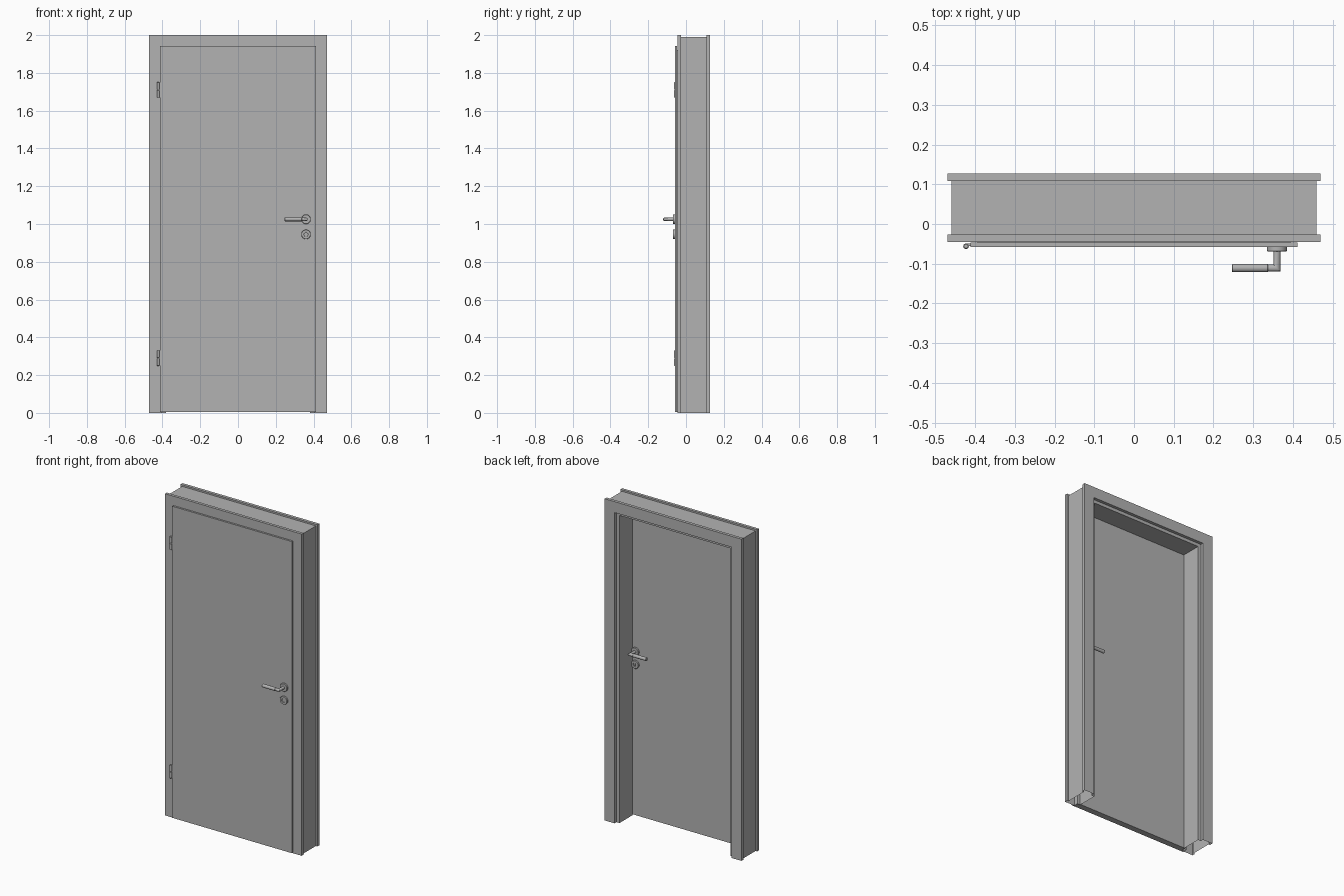
import bpy, bmesh, math
from mathutils import Matrix

if "Cube" in bpy.data.objects:
    bpy.data.objects.remove(bpy.data.objects["Cube"])

grey = bpy.data.materials.new("plain_grey")
grey.diffuse_color = (0.45, 0.45, 0.45, 1)
grey.use_nodes = True
grey.node_tree.nodes["Principled BSDF"].inputs["Base Color"].default_value = grey.diffuse_color


def finish(name, bm, smooth=False):
    bmesh.ops.recalc_face_normals(bm, faces=bm.faces[:])
    me = bpy.data.meshes.new(name)
    bm.to_mesh(me)
    bm.free()
    me.materials.append(grey)
    ob = bpy.data.objects.new(name, me)
    bpy.context.collection.objects.link(ob)
    if smooth:
        bpy.ops.object.select_all(action='DESELECT')
        ob.select_set(True)
        bpy.context.view_layer.objects.active = ob
        bpy.ops.object.shade_smooth_by_angle(angle=math.radians(35))
    return ob


def box(name, x0, x1, y0, y1, z0, z1):
    bm = bmesh.new()
    bmesh.ops.create_cube(bm, size=1)
    for v in bm.verts:
        v.co = ((x0 + x1) / 2 + v.co.x * (x1 - x0),
                (y0 + y1) / 2 + v.co.y * (y1 - y0),
                (z0 + z1) / 2 + v.co.z * (z1 - z0))
    return finish(name, bm)


def lathe(name, profile, centre, axis, steps=32):
    """Spin (radius, height) points around an axis through centre."""
    bm = bmesh.new()
    rings = [[bm.verts.new((r * math.cos(2 * math.pi * i / steps),
                            r * math.sin(2 * math.pi * i / steps), h))
              for i in range(steps)] for r, h in profile]
    for a, b in zip(rings, rings[1:]):
        for i in range(steps):
            j = (i + 1) % steps
            bm.faces.new((a[i], a[j], b[j], b[i]))
    bm.faces.new(rings[0])
    bm.faces.new(rings[-1])
    turn = {'x': Matrix.Rotation(math.pi / 2, 4, 'Y'),
            '-y': Matrix.Rotation(math.pi / 2, 4, 'X'),
            'y': Matrix.Rotation(-math.pi / 2, 4, 'X'),
            'z': Matrix.Identity(4)}[axis]
    bmesh.ops.transform(bm, matrix=Matrix.Translation(centre) @ turn, verts=bm.verts[:])
    return finish(name, bm, True)


# Frame: one stepped section swept up, across and down, open at the floor.
# Each point is (distance out from the centre, depth).
section = [(0.47, -0.045), (0.47, -0.027), (0.46, -0.027), (0.46, 0.108),
           (0.47, 0.108), (0.47, 0.127), (0.402, 0.127), (0.402, 0.108),
           (0.382, 0.108), (0.382, -0.018), (0.402, -0.018), (0.402, -0.045)]
bm = bmesh.new()
rings = []
for side, top in ((-1, 0), (-1, 1), (1, 1), (1, 0)):
    rings.append([bm.verts.new((side * d, y, (d + 1.53) * top)) for d, y in section])
for a, b in zip(rings, rings[1:]):
    for i in range(len(section)):
        j = (i + 1) % len(section)
        bm.faces.new((a[i], a[j], b[j], b[i]))
finish("door_frame", bm)

# Door leaf: overlapping front panel and narrower rebated body
box("door_front_panel", -0.412, 0.412, -0.0585, -0.047, 0.006, 1.943)
box("door_body", -0.394, 0.394, -0.047, -0.02, 0.006, 1.922)

# Hinges: two knuckles and a small leaf each
for label, z in (("lower", 0.29), ("upper", 1.71)):
    for k, z0 in (("bottom", z - 0.041), ("top", z + 0.001)):
        lathe(f"{label}_hinge_{k}_knuckle",
              [(0.005, 0), (0.007, 0.002), (0.007, 0.038), (0.005, 0.04)],
              (-0.423, -0.056, z0), 'z', 20)
    box(f"{label}_hinge_leaf", -0.425, -0.411, -0.055, -0.049, z - 0.04, z + 0.04)

# Handles and lock plates on both faces
X, ZH, ZL, R = 0.36, 1.025, 0.945, 0.009
for label, face, s, axis in (("front", -0.0585, -1, '-y'), ("back", -0.02, 1, 'y')):
    lathe(f"{label}_handle_rose",
          [(0.025, 0), (0.025, 0.009), (0.0235, 0.0105), (0.012, 0.0105)],
          (X, face, ZH), axis)
    # Mitred neck turning towards the hinge side
    bm = bmesh.new()
    yc, n = face + s * 0.0525, 24
    rings = [[], [], []]
    for i in range(n):
        t = 2 * math.pi * i / n
        c, z = R * math.cos(t), ZH + R * math.sin(t)
        rings[0].append(bm.verts.new((X + c, face + s * 0.01, z)))
        rings[1].append(bm.verts.new((X + c, yc + s * c, z)))
        rings[2].append(bm.verts.new((0.337, yc + s * c, z)))
    for a, b in zip(rings, rings[1:]):
        for i in range(n):
            j = (i + 1) % n
            bm.faces.new((a[i], a[j], b[j], b[i]))
    bm.faces.new(rings[0])
    bm.faces.new(rings[2])
    finish(f"{label}_handle_neck", bm, True)
    lathe(f"{label}_handle_grip",
          [(0.009, 0), (0.0105, 0.0015), (0.0105, 0.0895), (0.009, 0.091)],
          (0.247, yc, ZH), 'x', 24)
    # Lock plate with a recessed centre and a key slot
    lathe(f"{label}_lock_plate",
          [(0.025, 0), (0.025, 0.009), (0.0235, 0.0105), (0.012, 0.0105), (0.011, 0.006)],
          (X, face, ZL), axis)
    ys = sorted((face + s * 0.006, face + s * 0.008))
    box(f"{label}_key_slot", X - 0.002, X + 0.002, ys[0], ys[1], ZL - 0.007, ZL + 0.006)
